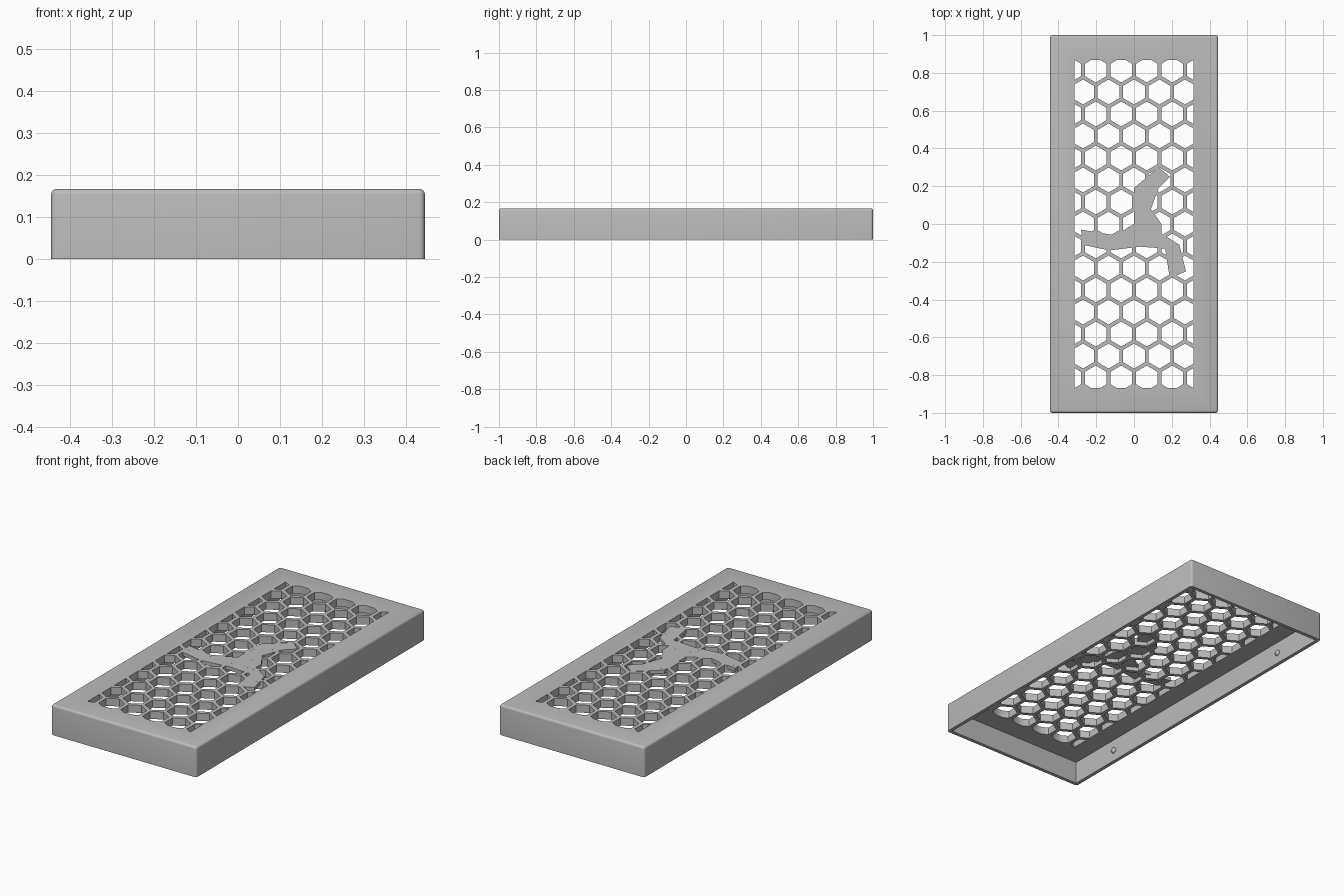
import bpy, bmesh, math
from mathutils import Matrix, Vector

cube = bpy.data.objects.get("Cube")
if cube:
    bpy.data.objects.remove(cube, do_unlink=True)

W, L, H = 0.89, 2.0, 0.167        # outer size
WALL, UNDER = 0.02, 0.125         # wall thickness, underside of the top plate
PITCH, ROW, HEX_R = 0.135, 0.1165, 0.066

grey = bpy.data.materials.new("plain_grey")
grey.use_nodes = True
grey.diffuse_color = (0.5, 0.5, 0.5, 1)
grey.node_tree.nodes["Principled BSDF"].inputs["Base Color"].default_value = (0.5, 0.5, 0.5, 1)


def finish(name, bm):
    bmesh.ops.recalc_face_normals(bm, faces=bm.faces)
    mesh = bpy.data.meshes.new(name)
    bm.to_mesh(mesh)
    bm.free()
    mesh.materials.append(grey)
    obj = bpy.data.objects.new(name, mesh)
    bpy.context.collection.objects.link(obj)
    return obj


def box(bm, size, bottom):
    place = Matrix.Translation((0, 0, bottom + size[2] / 2))
    bmesh.ops.create_cube(bm, size=1, matrix=place @ Matrix.Diagonal((*size, 1)))


def raise_faces(bm, height):
    result = bmesh.ops.extrude_face_region(bm, geom=bm.faces[:])
    verts = [g for g in result["geom"] if isinstance(g, bmesh.types.BMVert)]
    bmesh.ops.translate(bm, verts=verts, vec=(0, 0, height))


def cut(target, cutter):
    cutter.hide_render = True
    mod = target.modifiers.new("cut", "BOOLEAN")
    mod.operation, mod.solver, mod.object = "DIFFERENCE", "EXACT", cutter
    bpy.context.view_layer.objects.active = target
    bpy.ops.object.modifier_apply(modifier=mod.name)
    bpy.data.objects.remove(cutter, do_unlink=True)


# Cover shell with rounded top and corner edges
bm = bmesh.new()
box(bm, (W, L, H), 0)
rounded = [e for e in bm.edges if max(v.co.z for v in e.verts) > 0.01]
bmesh.ops.bevel(bm, geom=rounded, offset=0.013, segments=4, profile=0.5, affect="EDGES")
cover = finish("cover", bm)

# Open underside
bm = bmesh.new()
box(bm, (W - 2 * WALL, L - 2 * WALL, UNDER + 0.1), -0.1)
cut(cover, finish("cavity_cutter", bm))

# Honeycomb openings, trimmed to a rectangle
bm = bmesh.new()
for row in range(-7, 8):
    for col in range(-3, 4):
        x = (col + 0.5 * (row % 2)) * PITCH
        if abs(x) > 0.36:
            continue
        corners = [math.radians(30 + 60 * i) for i in range(6)]
        bm.faces.new([bm.verts.new((x + HEX_R * math.cos(a), row * ROW + HEX_R * math.sin(a), 0.08))
                      for a in corners])
for normal, reach in (((1, 0, 0), 0.315), ((0, 1, 0), 0.867)):
    for side in (-1, 1):
        n = Vector(normal) * side
        bmesh.ops.bisect_plane(bm, geom=bm.verts[:] + bm.edges[:] + bm.faces[:],
                               plane_co=n * reach, plane_no=n, clear_outer=True)
raise_faces(bm, 0.15)
cut(cover, finish("honeycomb_cutter", bm))

# Solid infill: a thin angular web closing the middle of the grille
outline = [(0.13, 0.30), (0.19, 0.25), (0.13, 0.19), (0.09, 0.08), (0.145, 0), (0.145, -0.05),
           (0.24, -0.11), (0.275, -0.25), (0.19, -0.29), (0.165, -0.13), (0.03, -0.12),
           (-0.13, -0.14), (-0.27, -0.11), (-0.28, -0.03), (-0.1, -0.06), (0, 0), (0, 0.19)]
bm = bmesh.new()
bm.faces.new([bm.verts.new((x, y, H - 0.02)) for x, y in outline])
raise_faces(bm, 0.0199)
finish("solid_infill", bm)

# Snap bumps on the inside of the long walls
for side, side_name in ((-1, "right"), (1, "left")):
    for end, end_name in ((-1, "front"), (1, "back")):
        bm = bmesh.new()
        bmesh.ops.create_uvsphere(bm, u_segments=16, v_segments=8, radius=0.016,
                                  matrix=Matrix.Translation((side * (W / 2 - WALL), end * 0.67, 0.06)))
        finish(f"snap_bump_{end_name}_{side_name}", bm)

# Smooth the rounded edges, keep the rest crisp
bpy.ops.object.select_all(action="DESELECT")
for obj in bpy.context.collection.objects:
    if obj.type == "MESH" and obj.name.startswith(("cover", "snap_bump")):
        obj.select_set(True)
bpy.context.view_layer.objects.active = cover
bpy.ops.object.shade_smooth_by_angle(angle=math.radians(35))
